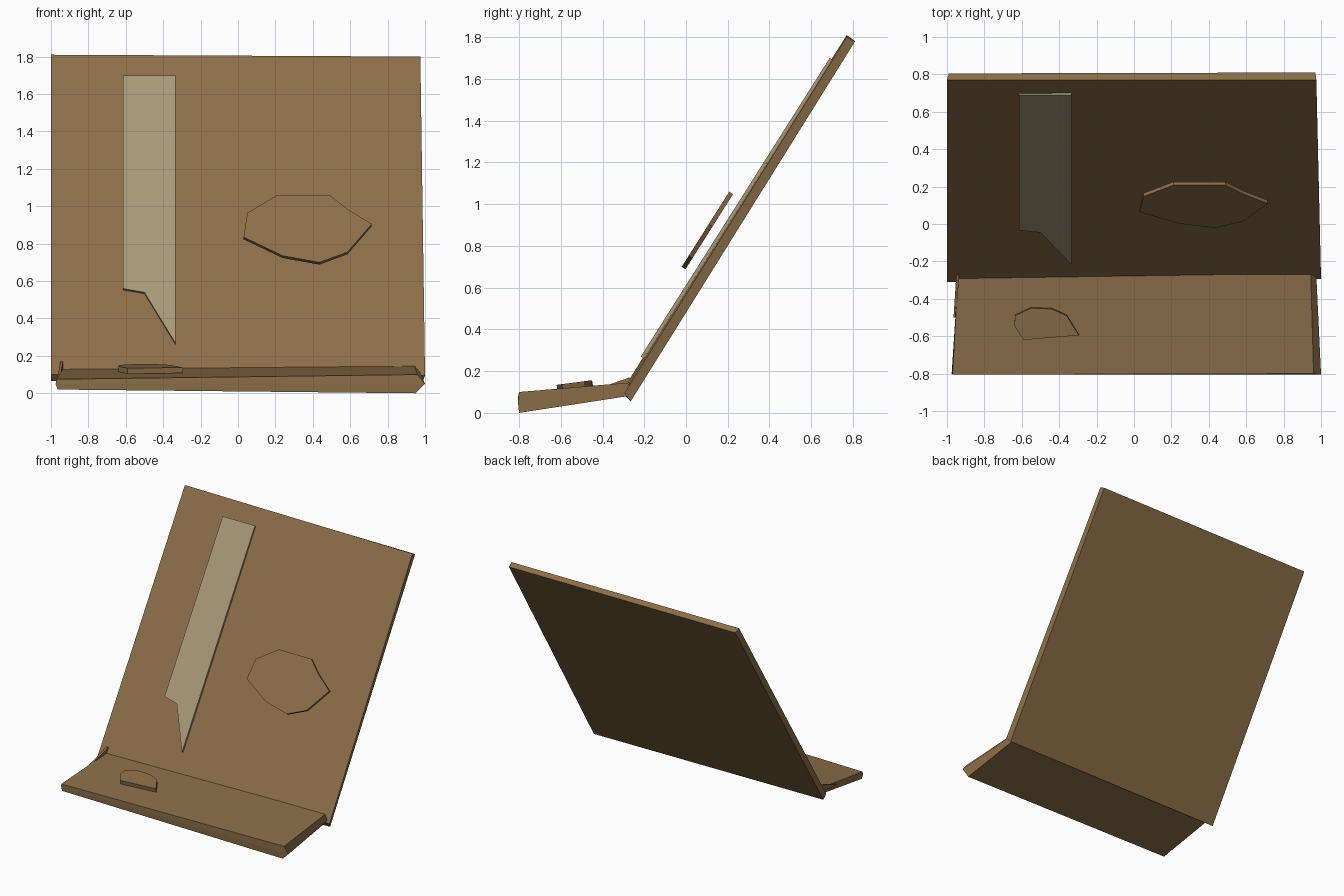
import bpy
import bmesh
from mathutils import Vector

cube = bpy.data.objects.get("Cube")
if cube:
    bpy.data.objects.remove(cube, do_unlink=True)


def make_material(name, color):
    mat = bpy.data.materials.new(name)
    mat.use_nodes = True
    mat.diffuse_color = (*color, 1)
    mat.node_tree.nodes["Principled BSDF"].inputs["Base Color"].default_value = (*color, 1)
    return mat


cardboard = make_material("cardboard brown", (0.262, 0.157, 0.066))
tape = make_material("pale tape", (0.39, 0.315, 0.19))


def finish(name, bm, mat):
    bmesh.ops.recalc_face_normals(bm, faces=bm.faces)
    mesh = bpy.data.meshes.new(name)
    bm.to_mesh(mesh)
    bm.free()
    mesh.materials.append(mat)
    obj = bpy.data.objects.new(name, mesh)
    bpy.context.collection.objects.link(obj)
    return obj


def loft(name, left, right, mat):
    """Solid between two matching end sections."""
    bm = bmesh.new()
    a = [bm.verts.new(p) for p in left]
    b = [bm.verts.new(p) for p in right]
    bm.faces.new(a)
    bm.faces.new(b)
    for i in range(len(a)):
        j = (i + 1) % len(a)
        bm.faces.new((a[i], a[j], b[j], b[i]))
    return finish(name, bm, mat)


def plate(name, outline, depth, mat):
    """Flat outline thickened along a depth vector."""
    depth = Vector(depth)
    points = [Vector(p) for p in outline]
    return loft(name, points, [p + depth for p in points], mat)


def lid_y(z):
    """Depth of the lid's front surface at a given height."""
    return 0.77 + (z - 1.81) / 1.58


# Leaning lid panel
loft("lid_panel",
     [(-1.0, -0.31, 0.10), (-1.0, -0.275, 0.065), (-0.99, 0.805, 1.785), (-1.0, 0.77, 1.81)],
     [(1.0, -0.295, 0.095), (0.985, -0.265, 0.055), (0.97, 0.81, 1.78), (0.975, 0.77, 1.80)],
     cardboard)

# Low front flap with a creased right end
loft("front_flap",
     [(-0.97, -0.805, 0.075), (-0.975, -0.80, 0.05), (-0.965, -0.80, 0.02),
      (-0.94, -0.28, 0.08), (-0.94, -0.28, 0.10), (-0.94, -0.27, 0.13)],
     [(0.96, -0.80, 0.10), (1.0, -0.805, 0.05), (0.95, -0.80, 0.0),
      (0.95, -0.28, 0.08), (0.975, -0.28, 0.11), (0.945, -0.27, 0.145)],
     cardboard)

# Small upturned gusset at the left hinge
plate("hinge_gusset",
      [(-0.965, -0.50, 0.09), (-0.95, -0.27, 0.17), (-0.95, -0.27, 0.10)],
      (0.015, 0, 0), cardboard)

# Torn tape strip on the lid
strip = [(-0.615, 1.70), (-0.335, 1.70), (-0.335, 0.27), (-0.50, 0.54), (-0.615, 0.56)]
plate("tape_strip", [(x, lid_y(z) - 0.012, z) for x, z in strip],
      (0, 0.02, -0.012), tape)

# Raised scrap in front of the lid
scrap = [(0.03, 0.835), (0.05, 0.965), (0.21, 1.06), (0.49, 1.06), (0.585, 0.985),
         (0.715, 0.905), (0.585, 0.755), (0.435, 0.70), (0.24, 0.735)]
plate("lid_scrap", [(x, lid_y(z) - 0.088, z) for x, z in scrap],
      (0, 0.018, -0.012), cardboard)

# Small scrap on the flap
crumb = [(-0.64, -0.545), (-0.635, -0.49), (-0.55, -0.45), (-0.44, -0.455),
         (-0.36, -0.49), (-0.295, -0.595), (-0.59, -0.62)]
plate("flap_scrap", [(x, y, 0.215 + 0.13 * y) for x, y in crumb],
      (0, 0.005, -0.03), cardboard)
